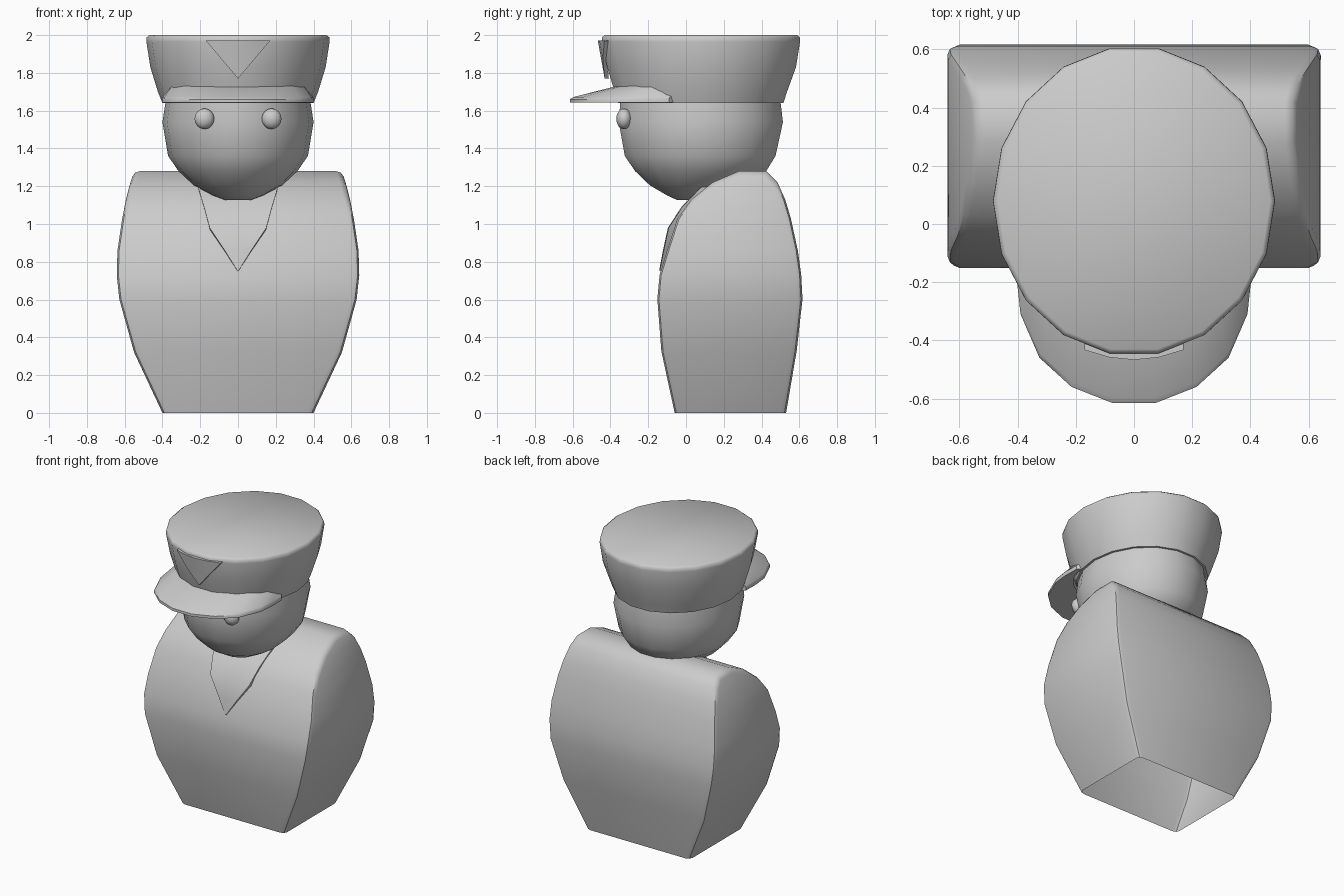
import bpy, bmesh, math
from math import cos, sin, radians

if "Cube" in bpy.data.objects:
    bpy.data.objects.remove(bpy.data.objects["Cube"])


def finish(name, bm, angle=40):
    bmesh.ops.recalc_face_normals(bm, faces=bm.faces)
    me = bpy.data.meshes.new(name)
    bm.to_mesh(me)
    bm.free()
    ob = bpy.data.objects.new(name, me)
    bpy.context.collection.objects.link(ob)
    me.shade_smooth()
    me.set_sharp_from_angle(angle=radians(angle))
    return ob


def loft(rings, closed=True, cap_start=False, cap_end=False):
    """Skin a list of equal-length point rings."""
    bm = bmesh.new()
    rows = [[bm.verts.new(p) for p in r] for r in rings]
    n = len(rows[0])
    for a, b in zip(rows, rows[1:]):
        for i in range(n if closed else n - 1):
            j = (i + 1) % n
            bm.faces.new((a[i], a[j], b[j], b[i]))
    if cap_start:
        bm.faces.new(rows[0])
    if cap_end:
        bm.faces.new(rows[-1])
    return bm


def oval(z, rx, yf, yb, n=18):
    cy, ry = (yf + yb) / 2, (yb - yf) / 2
    return [(rx * cos(math.tau * i / n), cy + ry * sin(math.tau * i / n), z) for i in range(n)]


# Body: rectangular sections (z, half width, front y, back y), open underneath
sections = [(0, .40, -.06, .53), (.32, .55, -.13, .585), (.6, .628, -.152, .617),
            (.73, .642, -.14, .61), (.86, .638, -.10, .592), (1.03, .613, -.045, .555),
            (1.13, .593, .03, .525), (1.22, .57, .14, .485), (1.28, .55, .28, .425)]
bm = loft([[(-w, f, z), (w, f, z), (w, b, z), (-w, b, z)] for z, w, f, b in sections], cap_end=True)
bmesh.ops.recalc_face_normals(bm, faces=bm.faces)
edges = [e for e in bm.edges if len(e.link_faces) == 2 and e.calc_face_angle(0) > radians(50)]
bmesh.ops.bevel(bm, geom=edges, offset=.03, segments=2, profile=.5, affect='EDGES')
finish("body", bm)

# Shirt opening: thin V plate lying on the chest (z, half width, y)
rows = [(.755, .004, -.138), (.86, .07, -.118), (.98, .15, -.092), (1.09, .18, -.02),
        (1.19, .21, .075), (1.285, .2, .26)]
rings = []
for z, w, y in rows:
    rings.append([(-w, y, z), (0, y - .004, z), (w, y, z), (w - .003, y + .05, z - .02), (-w + .003, y + .05, z - .02)])
finish("shirt_opening", loft(rings, cap_start=True, cap_end=True), 35)

# Head
head = [(1.128, .07, -.05, .08), (1.15, .13, -.10, .15), (1.205, .235, -.195, .29),
        (1.28, .315, -.275, .43), (1.36, .37, -.33, .48), (1.54, .40, -.363, .52), (1.70, .375, -.35, .50)]
finish("head", loft([oval(*r) for r in head], cap_start=True, cap_end=True), 50)

# Cap crown
crown = [(1.64, .40, -.365, .522), (1.70, .424, -.385, .542), (1.83, .464, -.425, .59),
         (1.965, .485, -.453, .612), (1.988, .484, -.453, .611), (2.0, .468, -.438, .597)]
finish("cap_crown", loft([oval(*r) for r in crown], cap_start=True, cap_end=True), 60)

# Cap visor: outer lip slopes up to an inner edge buried in the crown
half = [(.075, -.615), (.215, -.56), (.325, -.46), (.39, -.31), (.402, -.2), (.40, -.09)]
outline = [(-x, y) for x, y in reversed(half)] + half
inner = [(.065, -.35, 1.735), (.19, -.32, 1.735), (.28, -.26, 1.735),
         (.35, -.17, 1.73), (.365, -.11, 1.71), (.37, -.06, 1.69)]
inner = [(-x, y, z) for x, y, z in reversed(inner)] + inner
rings = []
for (ox, oy), (ix, iy, iz) in zip(outline, inner):
    mx, my = (ox * .93 + ix * .07), (oy * .93 + iy * .07)
    rings.append([(ox, oy, 1.642), (ox, oy, 1.66), (mx, my, 1.672), (ix, iy, iz), (ix, iy, 1.645)])
finish("cap_visor", loft(rings, cap_start=True, cap_end=True), 40)

# Cap badge: curved triangular plate
rings = []
for x in (-.17, -.085, 0, .085, .17):
    drop = .2 * (1 - abs(x) / .17) + .002
    y = -.467 + .034 * (x / .17) ** 2
    lean = drop * .18
    rings.append([(x, y, 1.972), (x, y + lean, 1.972 - drop),
                  (x, y + lean + .022, 1.972 - drop), (x, y + .022, 1.972)])
finish("cap_badge", loft(rings, cap_start=True, cap_end=True), 40)

# Eyes
for side, label in ((-1, "left"), (1, "right")):
    bm = bmesh.new()
    bmesh.ops.create_uvsphere(bm, u_segments=10, v_segments=8, radius=.055)
    bmesh.ops.scale(bm, vec=(1, .75, 1), verts=bm.verts)
    bmesh.ops.translate(bm, vec=(.178 * side, -.328, 1.557), verts=bm.verts)
    finish("eye_" + label, bm, 60)
